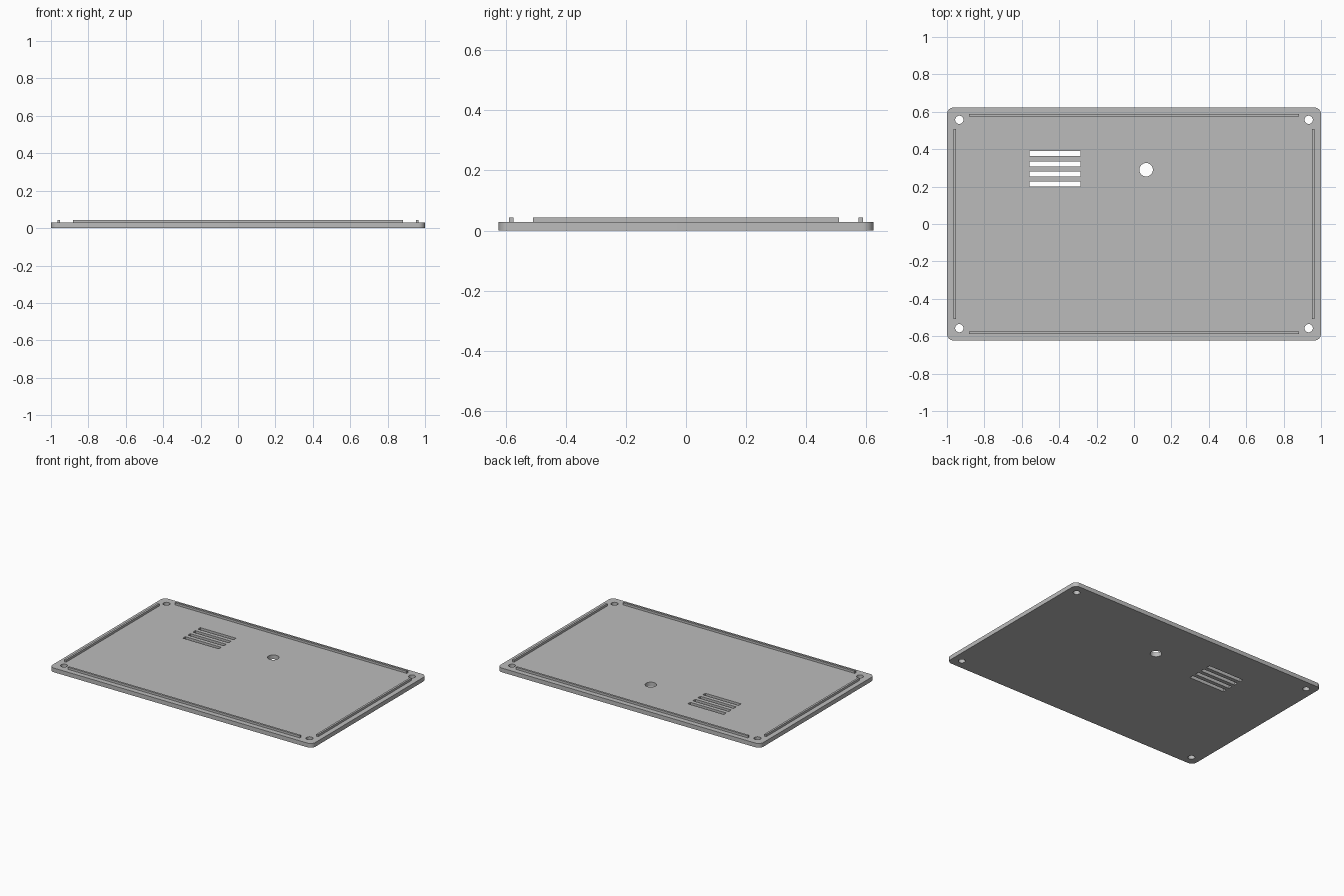
import bpy, bmesh
from math import cos, sin, pi, radians

cube = bpy.data.objects.get("Cube")
if cube:
    bpy.data.objects.remove(cube, do_unlink=True)

HALF_X, HALF_Y, THICK, TOP = 1.0, 0.623, 0.029, 0.044
CORNER = 0.036

grey = bpy.data.materials.new("plain_grey")
grey.use_nodes = True
colour = (0.5, 0.5, 0.5, 1)
grey.diffuse_color = colour
grey.node_tree.nodes["Principled BSDF"].inputs["Base Color"].default_value = colour


def circle(x, y, r, n=40):
    return [(x + r * cos(2 * pi * i / n), y + r * sin(2 * pi * i / n)) for i in range(n)]


def rectangle(x0, x1, y0, y1):
    return [(x0, y0), (x1, y0), (x1, y1), (x0, y1)]


def rounded_rectangle(hx, hy, r, n=10):
    pts = []
    for k, (sx, sy) in enumerate([(1, 1), (-1, 1), (-1, -1), (1, -1)]):
        for i in range(n + 1):
            a = (k + i / n) * pi / 2
            pts.append((sx * (hx - r) + r * cos(a), sy * (hy - r) + r * sin(a)))
    return pts


def extruded(name, outlines, z0, z1):
    """Extrude an outline upward; further outlines inside it become holes."""
    curve = bpy.data.curves.new(name + "_outline", "CURVE")
    curve.dimensions = "2D"
    curve.fill_mode = "BOTH"
    curve.extrude = (z1 - z0) / 2
    for pts in outlines:
        spline = curve.splines.new("POLY")
        spline.points.add(len(pts) - 1)
        for p, (x, y) in zip(spline.points, pts):
            p.co = (x, y, 0, 1)
        spline.use_cyclic_u = True
    helper = bpy.data.objects.new(name + "_helper", curve)
    bpy.context.collection.objects.link(helper)
    graph = bpy.context.evaluated_depsgraph_get()
    mesh = bpy.data.meshes.new_from_object(helper.evaluated_get(graph))
    bpy.data.objects.remove(helper, do_unlink=True)

    # Weld caps to walls and merge the flat caps
    bm = bmesh.new()
    bm.from_mesh(mesh)
    bmesh.ops.remove_doubles(bm, verts=bm.verts, dist=1e-5)
    bmesh.ops.translate(bm, verts=bm.verts, vec=(0, 0, (z0 + z1) / 2))
    bmesh.ops.recalc_face_normals(bm, faces=bm.faces)
    bm.to_mesh(mesh)
    bm.free()
    mesh.name = name
    mesh.materials.clear()
    mesh.materials.append(grey)
    obj = bpy.data.objects.new(name, mesh)
    bpy.context.collection.objects.link(obj)
    bpy.ops.object.select_all(action="DESELECT")
    obj.select_set(True)
    bpy.context.view_layer.objects.active = obj
    bpy.ops.object.shade_smooth_by_angle(angle=radians(30))
    return obj


# Base plate with screw holes, a round opening and vent slots
outlines = [rounded_rectangle(HALF_X, HALF_Y, CORNER)]
outlines += [circle(sx * 0.934, sy * 0.557, 0.022) for sx in (-1, 1) for sy in (-1, 1)]
outlines.append(circle(0.065, 0.29, 0.036))
for i in range(4):
    y = 0.376 - i * 0.0543
    outlines.append(rectangle(-0.56, -0.287, y - 0.0135, y + 0.0135))
extruded("base_plate", outlines, 0, THICK)

# Locating ribs along the four edges
for side, s in (("back", 1), ("front", -1)):
    y0, y1 = sorted((s * 0.574, s * 0.588))
    extruded(side + "_rib", [rectangle(-0.882, 0.882, y0, y1)], THICK, TOP)
for side, s in (("left", 1), ("right", -1)):
    x0, x1 = sorted((s * 0.952, s * 0.966))
    extruded(side + "_rib", [rectangle(x0, x1, -0.508, 0.508)], THICK, TOP)
